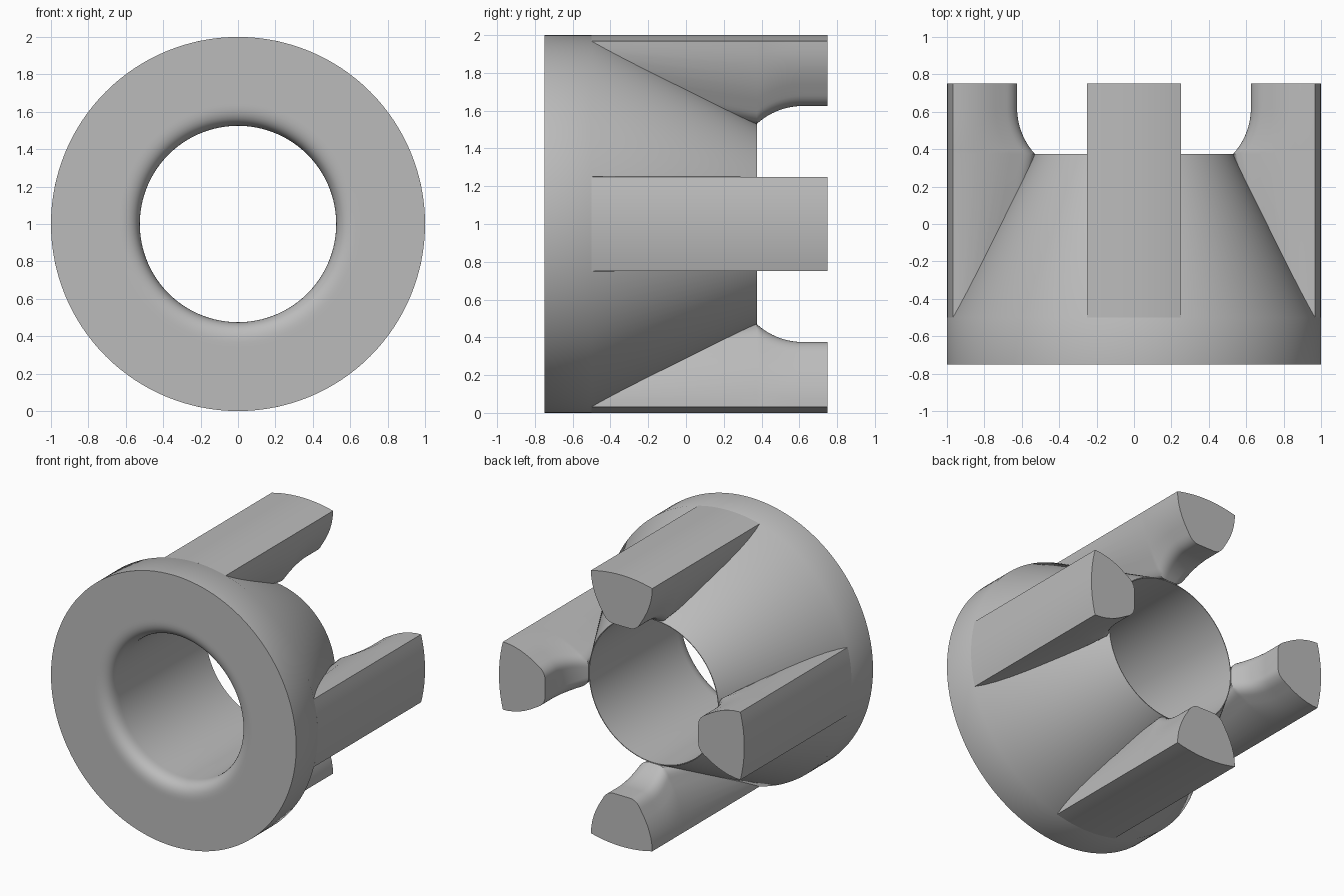
import bpy, bmesh, math
from mathutils import Matrix, Vector

old = bpy.data.objects.get("Cube")
if old:
    bpy.data.objects.remove(old, do_unlink=True)

grey = bpy.data.materials.new("plain grey")
grey.use_nodes = True
colour = (0.5, 0.5, 0.5, 1)
grey.diffuse_color = colour
grey.node_tree.nodes["Principled BSDF"].inputs["Base Color"].default_value = colour


def finish(bm, name):
    bmesh.ops.recalc_face_normals(bm, faces=bm.faces)
    mesh = bpy.data.meshes.new(name)
    bm.to_mesh(mesh)
    bm.free()
    mesh.materials.append(grey)
    obj = bpy.data.objects.new(name, mesh)
    bpy.context.collection.objects.link(obj)
    bpy.ops.object.select_all(action='DESELECT')
    obj.select_set(True)
    bpy.context.view_layer.objects.active = obj
    bpy.ops.object.shade_smooth_by_angle(angle=math.radians(35))


def curve(a, b, c, n):
    """Curve from a to c, pulled towards b."""
    a, b, c = Vector(a), Vector(b), Vector(c)
    return [a * (1 - t) ** 2 + b * 2 * t * (1 - t) + c * t * t
            for t in (i / n for i in range(n + 1))]


BORE, TIP, LIP = 0.525, 0.53, 0.11
FRONT, SHOULDER, CONE_END, BACK = -0.75, -0.5, 0.375, 0.75

# Flanged conical body: profile of (y, radius) turned about the y axis
profile = curve((FRONT + LIP, BORE), (FRONT, BORE), (FRONT, BORE + LIP), 10)
profile += [(FRONT, BORE + LIP + 0.02), (FRONT, 1), (SHOULDER, 1),
            (CONE_END, TIP), (CONE_END, BORE)]
bm = bmesh.new()
ring = [bm.verts.new((r, y, 1)) for y, r in profile]
edges = [bm.edges.new((ring[i - 1], ring[i])) for i in range(len(ring))]
bmesh.ops.spin(bm, geom=ring + edges, cent=(0, 0, 1), axis=(0, 1, 0),
               angle=math.tau, steps=128, use_merge=True)
bmesh.ops.remove_doubles(bm, verts=bm.verts, dist=1e-4)
finish(bm, "flanged_cone_body")

# Prongs: section with bulging sides and rounded inner corners, lofted along y
HALF, ROUND = 0.25, 0.07
SPREAD = math.asin(HALF)
OUTER = math.cos(SPREAD)


def width(h):
    return HALF - (OUTER - h) / 3


def section(inner):
    arc = [Vector((math.sin(a), math.cos(a)))
           for a in (SPREAD * (i / 6 - 1) for i in range(13))]
    top = inner + ROUND
    middle = (top + OUTER) / 2
    w = width(inner)
    side = curve(arc[-1], (width(middle) + 0.045, middle), (width(top), top), 6)[1:]
    side += curve(side[-1], (w - 0.01, inner), (w - ROUND, inner), 8)[1:]
    return arc + side + [Vector((-p.x, p.y)) for p in reversed(side)]


# Inner face sweeps up from the bore edge in an arc, then runs straight
SWEEP, BEND_END = 0.365, 0.62
stations = [(SHOULDER, 0.7)]
for i in range(13):
    y = CONE_END + (BEND_END - CONE_END) * i / 12
    stations.append((y, 0.26 + math.sqrt(SWEEP ** 2 - (BEND_END - y) ** 2)))
stations.append((BACK, 0.625))

for k, name in enumerate(("top", "left", "bottom", "right")):
    bm = bmesh.new()
    loops = [[bm.verts.new((p.x, y, p.y)) for p in section(r)] for y, r in stations]
    for a, b in zip(loops, loops[1:]):
        for i in range(len(a)):
            bm.faces.new((a[i - 1], a[i], b[i], b[i - 1]))
    bm.faces.new(loops[0])
    bm.faces.new(loops[-1])
    turn = Matrix.Translation((0, 0, 1)) @ Matrix.Rotation(k * math.pi / 2, 4, 'Y')
    bmesh.ops.transform(bm, matrix=turn, verts=bm.verts)
    finish(bm, name + "_prong")
